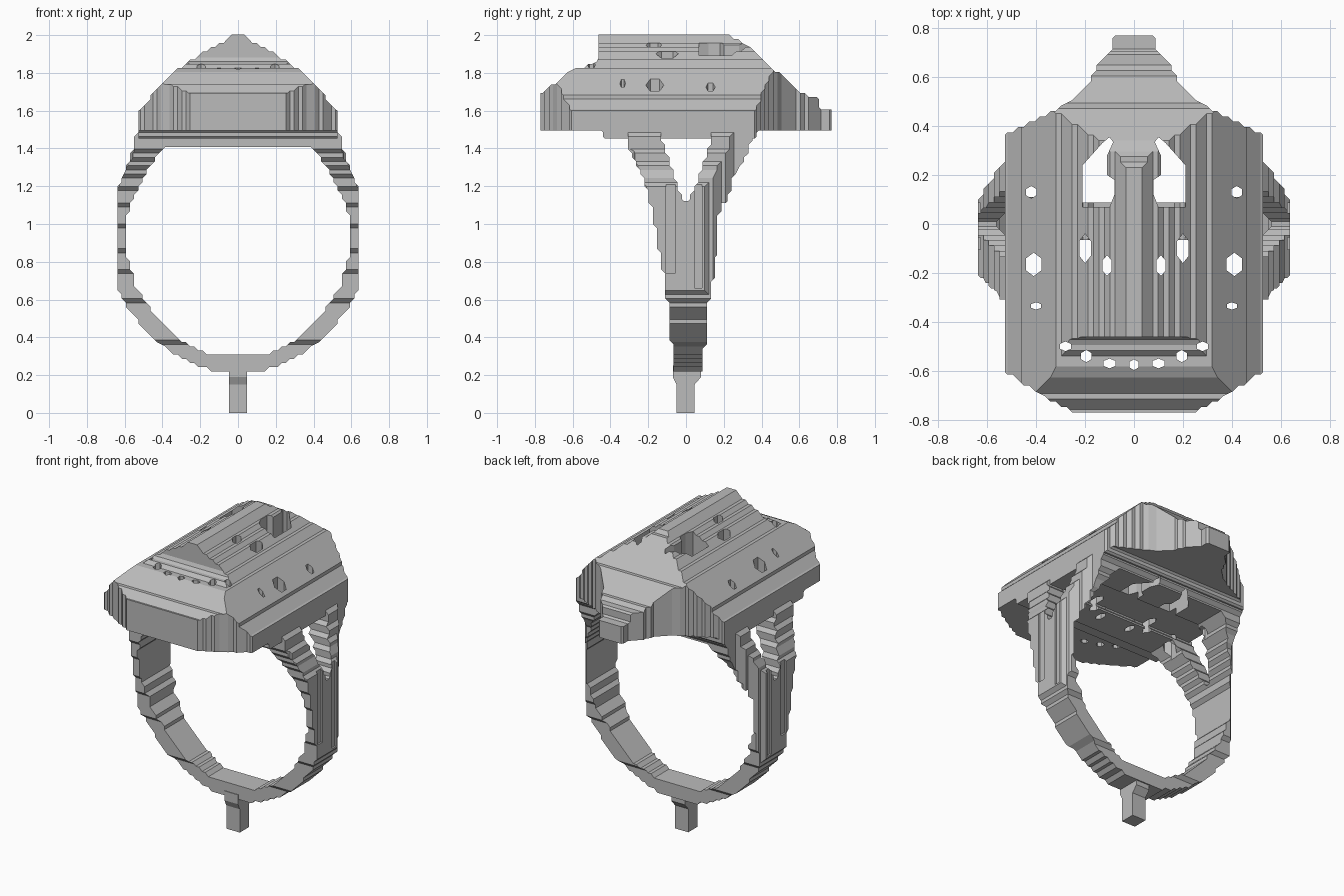
import bpy, bmesh, math

cube = bpy.data.objects.get("Cube")
if cube:
    bpy.data.objects.remove(cube, do_unlink=True)

GRID = 0.022     # size of one step in the terraced surfaces

metal = bpy.data.materials.new("plain grey metal")
metal.use_nodes = True
metal.diffuse_color = (0.5, 0.5, 0.5, 1)
metal.node_tree.nodes["Principled BSDF"].inputs["Base Color"].default_value = (0.5, 0.5, 0.5, 1)


def mirrored(half):
    """Close a half profile by reflecting it across its first axis."""
    return half + [(-a, b) for a, b in reversed(half)]


def terraced(points):
    """Snap a closed outline to the grid, with every step corner cut halfway."""
    cells = []
    for (a, b), (c, d) in zip(points, points[1:] + points[:1]):
        count = max(1, int(math.hypot(c - a, d - b) / GRID * 10))
        for i in range(count):
            t = i / count
            cell = (round((a + (c - a) * t) / GRID), round((b + (d - b) * t) / GRID))
            if cells and cell == cells[-1]:
                continue
            if len(cells) > 1 and cell == cells[-2]:
                cells.pop()
                continue
            cells.append(cell)
    if cells[0] == cells[-1]:
        cells.pop()
    # midpoints between neighbouring cells, without those inside a straight run
    mids = [((x + px) / 2, (y + py) / 2) for (x, y), (px, py) in zip(cells, cells[-1:] + cells[:-1])]
    outline = []
    for i, (x, y) in enumerate(mids):
        px, py = mids[i - 1]
        nx, ny = mids[(i + 1) % len(mids)]
        if (x - px) * (ny - y) != (y - py) * (nx - x):
            outline.append((x * GRID, y * GRID))
    return outline


def add_prism(bm, outline, axis, low, high):
    """Extrude a flat outline along one axis."""
    place = {"x": lambda a, b, h: (h, a, b),
             "y": lambda a, b, h: (a, h, b),
             "z": lambda a, b, h: (a, b, h)}[axis]
    bottom = [bm.verts.new(place(a, b, low)) for a, b in outline]
    top = [bm.verts.new(place(a, b, high)) for a, b in outline]
    bm.faces.new(bottom)
    bm.faces.new(top)
    for i in range(len(bottom)):
        bm.faces.new((bottom[i - 1], bottom[i], top[i], top[i - 1]))


def build(name, prisms):
    """Make one object from (outline, axis, low, high) prisms."""
    bm = bmesh.new()
    for prism in prisms:
        add_prism(bm, *prism)
    bmesh.ops.recalc_face_normals(bm, faces=bm.faces)
    mesh = bpy.data.meshes.new(name)
    bm.to_mesh(mesh)
    bm.free()
    mesh.materials.append(metal)
    obj = bpy.data.objects.new(name, mesh)
    bpy.context.scene.collection.objects.link(obj)
    return obj


def combine(obj, other, operation, keep=False):
    """Apply a boolean and drop the helper."""
    mod = obj.modifiers.new(operation.lower(), "BOOLEAN")
    mod.operation = operation
    mod.solver = "EXACT"
    mod.object = other
    graph = bpy.context.evaluated_depsgraph_get()
    graph.update()
    mesh = bpy.data.meshes.new_from_object(obj.evaluated_get(graph))
    obj.modifiers.clear()
    obj.data = mesh
    if not keep:
        bpy.data.objects.remove(other, do_unlink=True)


def box(x0, x1, y0, y1):
    return [(x0, y0), (x1, y0), (x1, y1), (x0, y1)]


def pierced(x, y, rx, ry):
    """Six-sided opening outline."""
    turns = [math.tau * (i + 0.5) / 6 for i in range(6)]
    return [(x + rx * math.cos(t), y + ry * math.sin(t)) for t in turns]


# Crown: gabled roof, lengthwise section and plan outline intersected
roof = mirrored([(0.56, 1.4), (0.56, 1.58), (0.525, 1.605), (0.48, 1.65), (0.44, 1.7),
                 (0.385, 1.76), (0.33, 1.82), (0.28, 1.835), (0.25, 1.865), (0.175, 1.915),
                 (0.085, 1.96), (0.02, 2.0)])
section = [(-0.82, 1.5), (-0.82, 1.69), (-0.77, 1.69), (-0.7, 1.74), (-0.62, 1.81),
           (-0.51, 1.845), (-0.47, 1.86), (-0.47, 2.04), (0.21, 2.04), (0.235, 2.0),
           (0.31, 1.955), (0.37, 1.905), (0.43, 1.845), (0.52, 1.775), (0.58, 1.72),
           (0.61, 1.685), (0.69, 1.68), (0.715, 1.61), (0.82, 1.6), (0.82, 1.5),
           (0.37, 1.5), (0.37, 1.46), (-0.43, 1.46), (-0.43, 1.5)]
plan = mirrored([(0.24, -0.77), (0.35, -0.715), (0.43, -0.665), (0.525, -0.6), (0.525, 0.36),
                 (0.425, 0.41), (0.28, 0.49), (0.17, 0.585), (0.16, 0.64), (0.1, 0.7),
                 (0.09, 0.77)])
crown = build("crown", [(terraced(roof), "y", -0.9, 0.9)])
combine(crown, build("section", [(terraced(section), "x", -0.8, 0.8)]), "INTERSECT")
combine(crown, build("plan", [(terraced(plan), "z", 1.3, 2.1)]), "INTERSECT")

# Shank: hoop from the front, split shoulders from the side, rounded flanks from the top
hoop = mirrored([(0.05, 0.21), (0.2, 0.24), (0.3, 0.29), (0.41, 0.365), (0.5, 0.45), (0.6, 0.58),
                 (0.64, 0.66), (0.64, 1.18), (0.59, 1.3), (0.56, 1.38), (0.53, 1.5)])
opening = mirrored([(0.15, 0.31), (0.25, 0.35), (0.35, 0.42), (0.45, 0.53), (0.54, 0.67),
                    (0.58, 0.8), (0.6, 0.9), (0.59, 1.02), (0.57, 1.1), (0.52, 1.21),
                    (0.45, 1.33), (0.38, 1.41)])
shoulders = [(-0.07, 0.18), (0.08, 0.18), (0.1, 0.36), (0.11, 0.55), (0.13, 0.64), (0.16, 0.8),
             (0.195, 1.0), (0.25, 1.24), (0.33, 1.39), (0.36, 1.5), (0.14, 1.5), (0.14, 1.46),
             (0.02, 1.12), (-0.02, 1.12), (-0.13, 1.46), (-0.13, 1.5), (-0.32, 1.5),
             (-0.31, 1.42), (-0.225, 1.24), (-0.185, 1.1), (-0.15, 0.9), (-0.11, 0.68),
             (-0.095, 0.55), (-0.075, 0.35)]
flanks = mirrored([(0.54, -0.5), (0.54, -0.29), (0.61, -0.24), (0.66, -0.18), (0.66, 0.07),
                   (0.59, 0.17), (0.53, 0.26), (0.53, 0.5)])
shank = build("split_shank", [(terraced(hoop), "y", -0.5, 0.5)])
combine(shank, build("opening", [(terraced(opening), "y", -0.6, 0.6)]), "DIFFERENCE")
combine(shank, build("shoulders", [(terraced(shoulders), "x", -0.9, 0.9)]), "INTERSECT")
combine(shank, build("flanks", [(terraced(flanks), "z", 0.1, 1.7)]), "INTERSECT")

# Shallow upright grooves on the outside of the shank
grooves = []
for low, high in ((0.627, 0.7), (-0.7, -0.627)):
    for y0, y1, bottom in ((0.045, 0.085, 0.66), (-0.105, -0.055, 0.74)):
        grooves.append((box(low, high, y0, y1), "z", bottom, 1.21))
combine(shank, build("grooves", grooves), "DIFFERENCE")

# Openings pierced through the crown, on both sides
large = [(0.1, 0.07), (0.21, 0.07), (0.21, 0.24), (0.13, 0.33), (0.1, 0.355), (0.085, 0.335),
         (0.11, 0.28), (0.11, 0.2), (0.08, 0.18), (0.08, 0.12)]
halves = [large]
for spot in ((0.42, 0.13, 0.025, 0.025), (0.41, -0.165, 0.037, 0.048), (0.4, -0.335, 0.024, 0.015),
             (0.2, -0.1, 0.027, 0.06), (0.11, -0.17, 0.022, 0.042), (0.1, -0.57, 0.028, 0.02),
             (0.195, -0.54, 0.025, 0.025), (0.28, -0.5, 0.025, 0.02)):
    halves.append(pierced(*spot))
outlines = halves + [[(-x, y) for x, y in half] for half in halves]
outlines.append(pierced(0, -0.575, 0.022, 0.022))
holes = build("holes", [(outline, "z", 1.3, 2.1) for outline in outlines])
combine(shank, holes, "DIFFERENCE", keep=True)
combine(crown, holes, "DIFFERENCE")

# Post under the hoop, flaring into it
post = [(-0.05, 0.0), (0.045, 0.0), (0.045, 0.15), (0.08, 0.19), (0.08, 0.25),
        (-0.07, 0.25), (-0.07, 0.19), (-0.05, 0.15)]
build("base_post", [(post, "x", -0.048, 0.048)])
